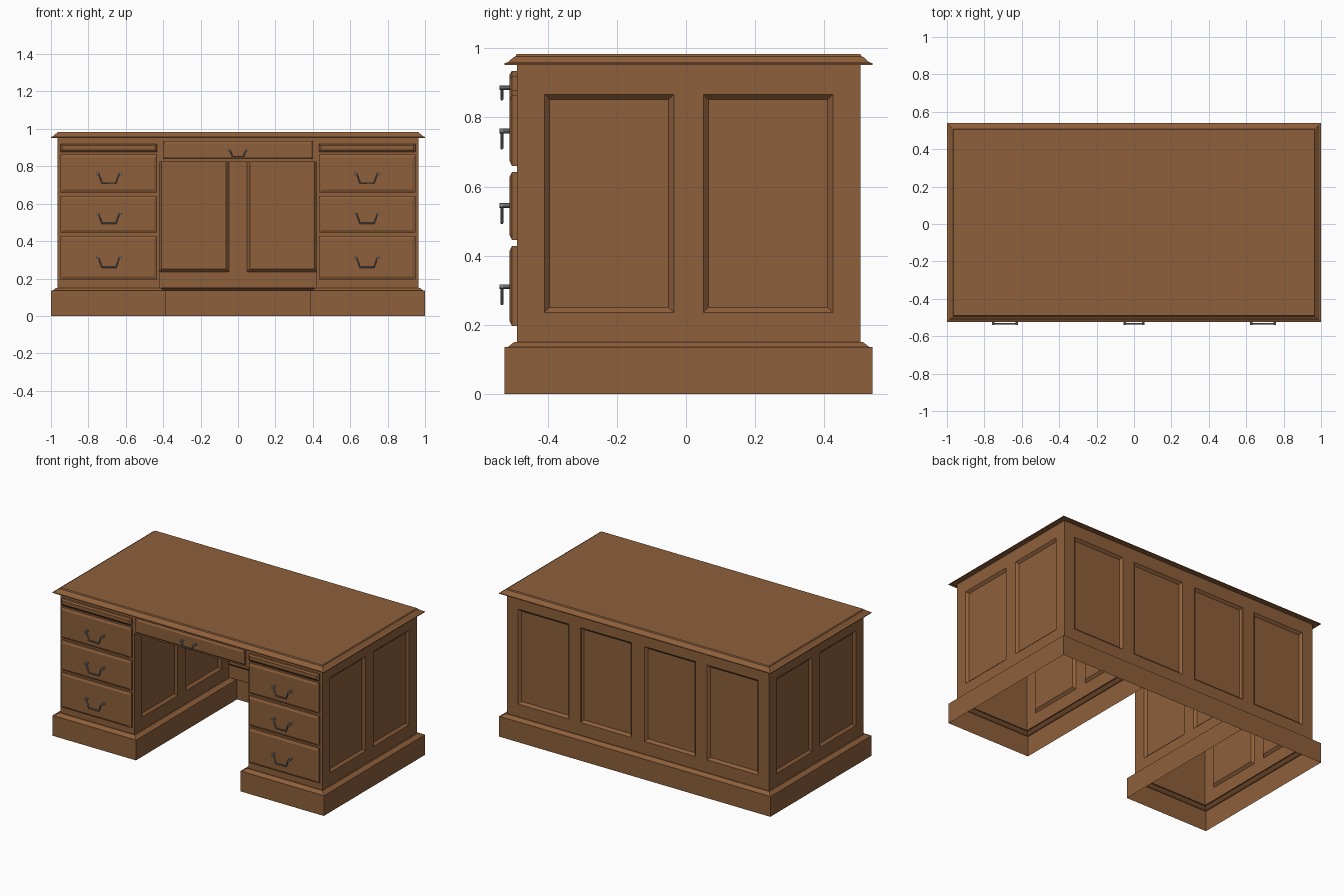
import bpy, bmesh, math
from mathutils import Vector

if "Cube" in bpy.data.objects:
    bpy.data.objects.remove(bpy.data.objects["Cube"])


def material(name, rgb):
    m = bpy.data.materials.new(name)
    m.diffuse_color = (*rgb, 1)
    m.use_nodes = True
    m.node_tree.nodes["Principled BSDF"].inputs["Base Color"].default_value = m.diffuse_color
    return m


WOOD = material("wood", (0.27, 0.115, 0.043))
METAL = material("metal", (0.25, 0.25, 0.25))


def finish(name, bm, mat):
    me = bpy.data.meshes.new(name)
    bm.to_mesh(me)
    bm.free()
    me.materials.append(mat)
    ob = bpy.data.objects.new(name, me)
    bpy.context.collection.objects.link(ob)
    return ob


def loft(name, rings, closed, caps=False):
    """Skin consecutive rings of points; optionally cap first and last."""
    bm = bmesh.new()
    vs = [[bm.verts.new(p) for p in r] for r in rings]
    n = len(rings[0])
    for lo, hi in zip(vs, vs[1:]):
        for i in range(n if closed else n - 1):
            j = (i + 1) % n
            bm.faces.new((lo[i], hi[i], hi[j], lo[j]))
    if caps:
        bm.faces.new(vs[0])
        bm.faces.new(vs[-1])
        bmesh.ops.recalc_face_normals(bm, faces=bm.faces)
    return finish(name, bm, WOOD)


# footprint limits, and body inset from the plinth edge
X_IN, X_OUT, Y_F, Y_B, BODY = 0.385, 1.0, -0.525, 0.54, 0.035
Z_LOW, Z_TOP = 0.15, 0.952
xi, xo, yf, yb = X_IN + BODY, X_OUT - BODY, Y_F + BODY, Y_B - BODY


def u_outline(inset, z):
    a, b, f, k = X_IN + inset, X_OUT - inset, Y_F + inset, Y_B - inset
    left = [(-a, k, z), (-a, f, z), (-b, f, z), (-b, k, z)]
    return left + [(-x, y, z) for x, y, z in reversed(left)]


def rect(inset, z):
    b, f, k = X_OUT - inset, Y_F + inset, Y_B - inset
    return [(-b, f, z), (b, f, z), (b, k, z), (-b, k, z)]


# plinth with moulded upper edge, following both pedestals and the back
loft("plinth", [u_outline(i, z) for i, z in
     ((0, 0), (0, 0.135), (0.01, 0.136), (0.028, Z_LOW), (BODY, Z_LOW))], False)

# moulded desk top
loft("desk_top", [rect(i, z) for i, z in
     ((0, Z_TOP), (0, 0.957), (0.01, 0.96), (0.026, 0.975),
      (0.031, 0.976), (0.035, 0.983))], True, True)


def wall(name, place, normal, u0, u1, panels=(), z0=Z_LOW, z1=Z_TOP):
    """Thin wall with recessed panels; place(u, z) gives a surface point."""
    bm = bmesh.new()
    n = Vector(normal)

    def quad(*pts):
        f = bm.faces.new([bm.verts.new(p) for p in pts])
        f.normal_update()
        if f.normal.dot(n) < 0:
            f.normal_flip()

    def flat(a, b, lo, hi, depth=0):
        c = [Vector(place(u, z)) - n * depth
             for u, z in ((a, lo), (b, lo), (b, hi), (a, hi))]
        return c

    pz0, pz1, w, d = 0.235, 0.867, 0.015, 0.015
    u = u0
    for a, b in panels:
        quad(*flat(u, a, z0, z1))
        quad(*flat(a, b, z0, pz0))
        quad(*flat(a, b, pz1, z1))
        outer = flat(a, b, pz0, pz1)
        inner = flat(a + w, b - w, pz0 + w, pz1 - w, d)
        for i in range(4):
            j = (i + 1) % 4
            quad(outer[i], outer[j], inner[j], inner[i])
        quad(*inner)
        u = b
    quad(*flat(u, u1, z0, z1))
    bmesh.ops.remove_doubles(bm, verts=bm.verts, dist=1e-5)
    return finish(name, bm, WOOD)


# panelled body walls
side_panels = [(-0.41, -0.035), (0.05, 0.425)]
back_panels = [(-0.885, -0.51), (-0.423, -0.048), (0.048, 0.423), (0.51, 0.885)]
wall("back_wall", lambda u, z: (u, yb, z), (0, 1, 0), -xo, xo, back_panels)
wall("apron", lambda u, z: (u, yf, z), (0, -1, 0), -xi, xi, z0=0.822)
for s, side in ((-1, "left"), (1, "right")):
    wall(side + "_side_wall", lambda u, z: (s * xo, u, z), (s, 0, 0), yf, yb, side_panels)
    wall(side + "_kneehole_wall", lambda u, z: (s * xi, u, z), (-s, 0, 0), yf, yb, side_panels)
    wall(side + "_pedestal_front", lambda u, z: (s * u, yf, z), (0, -1, 0), xi, xo)


def drawer(name, x0, x1, z0, z1, bevel=0.015):
    rings = [[(x0 + i, y, z0 + i), (x1 - i, y, z0 + i), (x1 - i, y, z1 - i), (x0 + i, y, z1 - i)]
             for y, i in ((yf, 0), (-0.504, 0), (-0.511, bevel))]
    loft(name, rings, True, True)


def handle(name, x, z, s=1.0, drop=0.05):
    # drop bail swept along a path
    cu = bpy.data.curves.new(name, 'CURVE')
    cu.dimensions = '3D'
    cu.bevel_depth = 0.0045
    cu.bevel_resolution = 1
    cu.use_fill_caps = True
    path = [(-0.069, 0), (-0.055, -0.001), (-0.037, -drop),
            (0.037, -drop), (0.055, -0.001), (0.069, 0)]
    sp = cu.splines.new('POLY')
    sp.points.add(len(path) - 1)
    for p, (a, b) in zip(sp.points, path):
        p.co = (x + a * s, -0.533, z + b, 1)
    cu.materials.append(METAL)
    ob = bpy.data.objects.new(name + "_bail", cu)
    bpy.context.collection.objects.link(ob)
    bpy.ops.object.select_all(action='DESELECT')
    ob.select_set(True)
    bpy.context.view_layer.objects.active = ob
    bpy.ops.object.convert(target='MESH')
    # two mounting posts
    for k, px in enumerate((-0.062, 0.062)):
        bpy.ops.mesh.primitive_cylinder_add(
            vertices=10, radius=0.007, depth=0.03,
            location=(x + px * s, -0.525, z), rotation=(math.pi / 2, 0, 0))
        post = bpy.context.object
        post.name = f"{name}_post_{k + 1}"
        post.data.materials.append(METAL)


# pedestal drawers, writing slides and handles
for s, side in ((-1, "left"), (1, "right")):
    a, b = sorted((s * 0.433, s * 0.949))
    for k, (z0, z1, hz) in enumerate(((0.66, 0.863, 0.761), (0.445, 0.642, 0.545), (0.196, 0.428, 0.31))):
        drawer(f"{side}_drawer_{k + 1}", a, b, z0, z1)
        handle(f"{side}_handle_{k + 1}", s * 0.69, hz)
    drawer(side + "_writing_slide", a, b, 0.877, 0.92, 0.01)

# centre drawer
drawer("centre_drawer", -0.402, 0.402, 0.838, 0.935, 0.012)
handle("centre_handle", 0, 0.886, 0.78, 0.033)
